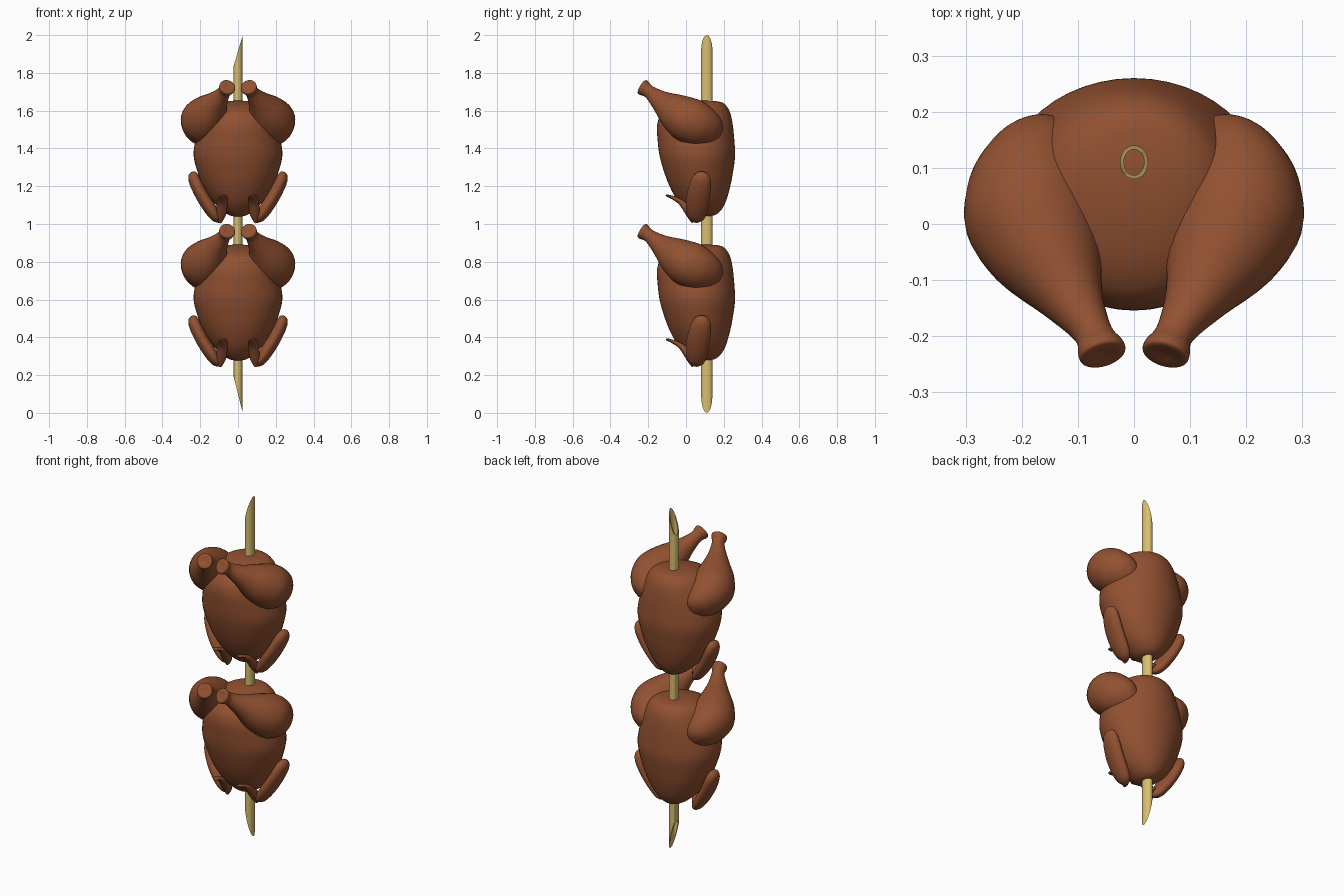
import bpy, bmesh, math
from mathutils import Vector

if "Cube" in bpy.data.objects:
    bpy.data.objects.remove(bpy.data.objects["Cube"])


def material(name, col):
    m = bpy.data.materials.new(name)
    m.diffuse_color = (*col, 1)
    m.use_nodes = True
    m.node_tree.nodes["Principled BSDF"].inputs["Base Color"].default_value = m.diffuse_color
    return m


MEAT = material("roast brown", (0.29, 0.083, 0.031))
BAMBOO = material("bamboo yellow", (0.70, 0.52, 0.16))


def finish(name, bm, mat, angle=50):
    bmesh.ops.recalc_face_normals(bm, faces=bm.faces)
    me = bpy.data.meshes.new(name)
    bm.to_mesh(me)
    bm.free()
    me.materials.append(mat)
    ob = bpy.data.objects.new(name, me)
    bpy.context.collection.objects.link(ob)
    bpy.ops.object.select_all(action='DESELECT')
    ob.select_set(True)
    bpy.context.view_layer.objects.active = ob
    bpy.ops.object.shade_smooth_by_angle(angle=math.radians(angle))
    return ob


def catmull(a, b, c, d, t):
    return [0.5 * (2 * q + (r - p) * t + (2 * p - 5 * q + 4 * r - s) * t * t
                   + (3 * q - p - 3 * r + s) * t ** 3) for p, q, r, s in zip(a, b, c, d)]


def loft(name, stations, axis=None, side=1, n=32, steps=4):
    """Smooth skin over elliptical stations (x, y, z, radius u, radius v)."""
    st = [(side * s[0],) + tuple(s[1:]) for s in stations]
    pts = []
    for i in range(len(st) - 1):
        a, d = st[max(i - 1, 0)], st[min(i + 2, len(st) - 1)]
        pts += [catmull(a, st[i], st[i + 1], d, k / steps) for k in range(steps)]
    pts.append(st[-1])
    t = (axis or Vector(st[-1][:3]) - Vector(st[0][:3])).normalized()
    u = Vector((1, 0, 0))
    u = (u - t * u.dot(t)).normalized()
    v = t.cross(u)
    bm = bmesh.new()
    rings = []
    for p in pts:
        c, ru, rv = Vector(p[:3]), max(p[3], 0.002), max(p[4], 0.002)
        rings.append([bm.verts.new(c + u * ru * math.cos(w) + v * rv * math.sin(w))
                      for w in (2 * math.pi * k / n for k in range(n))])
    for r0, r1 in zip(rings, rings[1:]):
        for k in range(n):
            j = (k + 1) % n
            bm.faces.new((r0[k], r0[j], r1[j], r1[k]))
    bm.faces.new(rings[0])
    bm.faces.new(rings[-1])
    return finish(name, bm, MEAT)


# Body sections: z, half width, front y, back y
BODY = [(.276, .004, .09, .10), (.284, .045, .04, .15), (.31, .085, .0, .185),
        (.36, .135, -.045, .212), (.44, .185, -.088, .235), (.52, .216, -.118, .25),
        (.60, .235, -.14, .26), (.68, .226, -.15, .256), (.76, .205, -.153, .248),
        (.82, .178, -.13, .236), (.86, .145, -.07, .216), (.884, .09, .02, .185),
        (.892, .004, .10, .11)]
# Drumstick: thigh end to ankle knob
LEG = [(.180, .180, .705, .004), (.183, .168, .710, .048), (.186, .143, .722, .080),
       (.190, .095, .745, .108), (.182, .02, .785, .122), (.155, -.06, .832, .100),
       (.115, -.132, .885, .060), (.083, -.180, .925, .039), (.068, -.203, .944, .035),
       (.059, -.222, .957, .042), (.055, -.234, .966, .038), (.055, -.232, .964, .004)]
# Folded wing and its tip
WING = [(.247, .090, .512, .003, .004), (.243, .087, .503, .022, .032),
        (.228, .080, .465, .033, .053), (.192, .066, .39, .034, .061),
        (.148, .056, .32, .034, .058), (.115, .052, .272, .027, .045),
        (.098, .050, .252, .013, .020), (.094, .050, .247, .003, .004)]
TIP = [(.095, .05, .265, .016, .03), (.088, .02, .30, .028, .026),
       (.083, -.025, .352, .027, .016), (.080, -.07, .378, .025, .010),
       (.078, -.098, .388, .018, .007), (.078, -.106, .391, .003, .003)]

parts = [loft("body", [(0, (f + b) / 2, z, w, (b - f) / 2) for z, w, f, b in BODY],
              Vector((0, 0, 1)), n=48)]
for s, label in ((-1, "left"), (1, "right")):
    parts.append(loft(label + "_leg", [(*p, p[3]) for p in LEG], side=s))
    parts.append(loft(label + "_wing", WING, side=s, n=24))
    parts.append(loft(label + "_wing_tip", TIP, side=s, n=20))

# Second bird, higher on the skewer
for ob in parts:
    dup = ob.copy()
    dup.name = "upper_" + ob.name
    dup.location.z = 0.762
    bpy.context.collection.objects.link(dup)

# Hollow bamboo skewer, both ends cut on a slant
bm = bmesh.new()
N = 32


def tube_ring(rx, ry, base, slope):
    out = []
    for k in range(N):
        a = 2 * math.pi * k / N
        x = rx * math.cos(a)
        out.append(bm.verts.new((x, .11 + ry * math.sin(a), base + slope * (.025 - x) / .05)))
    return out


outer = (.025, .030)
inner = (.018, .023)
rings = [tube_ring(*outer, 0, .2), tube_ring(*outer, 2, -.17),
         tube_ring(*inner, 2, -.17), tube_ring(*inner, 0, .2)]
for i in range(4):
    r0, r1 = rings[i], rings[(i + 1) % 4]
    for k in range(N):
        j = (k + 1) % N
        bm.faces.new((r0[k], r0[j], r1[j], r1[k]))
finish("skewer", bm, BAMBOO, 40)
